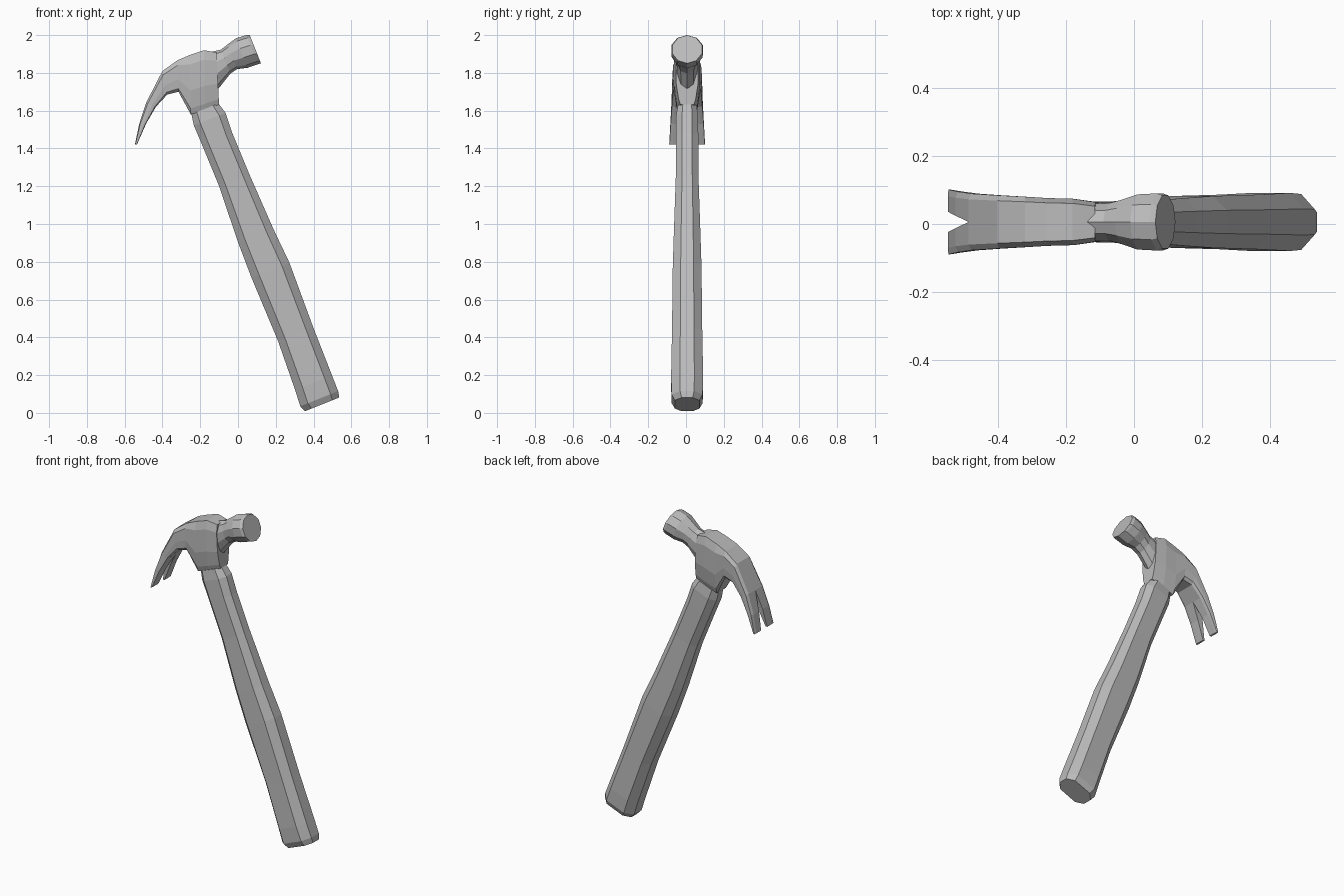
import bpy, bmesh, math
from mathutils import Vector

cube = bpy.data.objects.get("Cube")
if cube:
    bpy.data.objects.remove(cube, do_unlink=True)

Y_MID = 0.006
ACROSS = Vector((0.93, 0, 0.37)).normalized()   # direction of the striking axis
ALONG = Vector((-0.37, 0, 0.93)).normalized()   # direction of the handle axis

grey = bpy.data.materials.new("plain grey")
grey.use_nodes = True
colour = (0.5, 0.5, 0.5, 1)
grey.diffuse_color = colour
grey.node_tree.nodes["Principled BSDF"].inputs["Base Color"].default_value = colour


def make_object(name, bm):
    bmesh.ops.recalc_face_normals(bm, faces=bm.faces)
    mesh = bpy.data.meshes.new(name)
    bm.to_mesh(mesh)
    bm.free()
    mesh.materials.append(grey)
    obj = bpy.data.objects.new(name, mesh)
    bpy.context.collection.objects.link(obj)
    obj.location.y = Y_MID
    return obj


def loft(bm, rings, skip=lambda a, b, c, d: False):
    """Bridge rings of points into a capped tube."""
    loops = [[bm.verts.new(p) for p in ring] for ring in rings]
    n = len(loops[0])
    for a, b in zip(loops, loops[1:]):
        for i in range(n):
            quad = (a[i], a[(i + 1) % n], b[(i + 1) % n], b[i])
            if not skip(*quad):
                bm.faces.new(quad)
    bm.faces.new(loops[0])
    bm.faces.new(loops[-1])


def tube(name, stations, section, side):
    bm = bmesh.new()
    loft(bm, [[Vector((x, 0, z)) + side * (u * w) + Vector((0, v * d, 0))
               for u, v in section] for x, z, w, d in stations])
    return make_object(name, bm)


# Handle: soft-cornered section, swelling at the grip (x, z, half width, half depth)
octagon = [(1, .45), (.6, 1), (-.6, 1), (-1, .45),
           (-1, -.45), (-.6, -1), (.6, -1), (1, -.45)]
tube("handle", [
    (.445, .045, .098, .065), (.43, .075, .108, .082), (.40, .16, .105, .085),
    (.305, .417, .1, .08), (.172, .755, .108, .076), (.093, .94, .1, .07),
    (-.02, 1.232, .086, .06), (-.11, 1.45, .086, .059),
    (-.15, 1.555, .09, .058), (-.175, 1.61, .077, .05)], octagon, ACROSS)

# Striker: round poll with a waisted neck
SIDES = 10
circle = [(math.cos(math.tau * i / SIDES), math.sin(math.tau * i / SIDES))
          for i in range(SIDES)]
tube("striker", [
    (-.14, 1.81, .1, .055), (-.065, 1.86, .068, .058), (-.03, 1.885, .07, .068),
    (.02, 1.905, .084, .085), (.075, 1.923, .083, .088), (.092, 1.925, .08, .082)],
    circle, ALONG)

# Head body and split claw: half built from sections, then mirrored
# (upper x, z, lower x, z, slit half width, outer half width, lower half width)
sections = [
    (-.546, 1.42, -.535, 1.42, .03, .095, .093),
    (-.523, 1.53, -.487, 1.53, .018, .089, .087),
    (-.485, 1.645, -.435, 1.62, 0, .083, .08),
    (-.40, 1.81, -.375, 1.685, 0, .078, .074),
    (-.32, 1.867, -.315, 1.70, 0, .074, .07),
    (-.255, 1.895, -.25, 1.58, 0, .07, .055),
    (-.18, 1.92, -.175, 1.605, 0, .068, .055),
    (-.115, 1.908, -.1, 1.633, 0, .058, .045)]
rings = []
for tx, tz, lx, lz, slit, outer, lower in sections:
    top, low = Vector((tx, 0, tz)), Vector((lx, 0, lz))
    profile = [(0, slit), (0, outer * .8), (.16, outer), (.6, outer),
               (.9, lower), (1, lower * .8), (1, slit)]
    rings.append([top.lerp(low, t) + Vector((0, y, 0)) for t, y in profile])

bm = bmesh.new()
loft(bm, rings, skip=lambda *quad: all(abs(v.co.y) < 1e-6 for v in quad))
head = make_object("claw_head", bm)
mirror = head.modifiers.new("both sides", "MIRROR")
mirror.use_axis = (False, True, False)
mirror.use_clip = True
